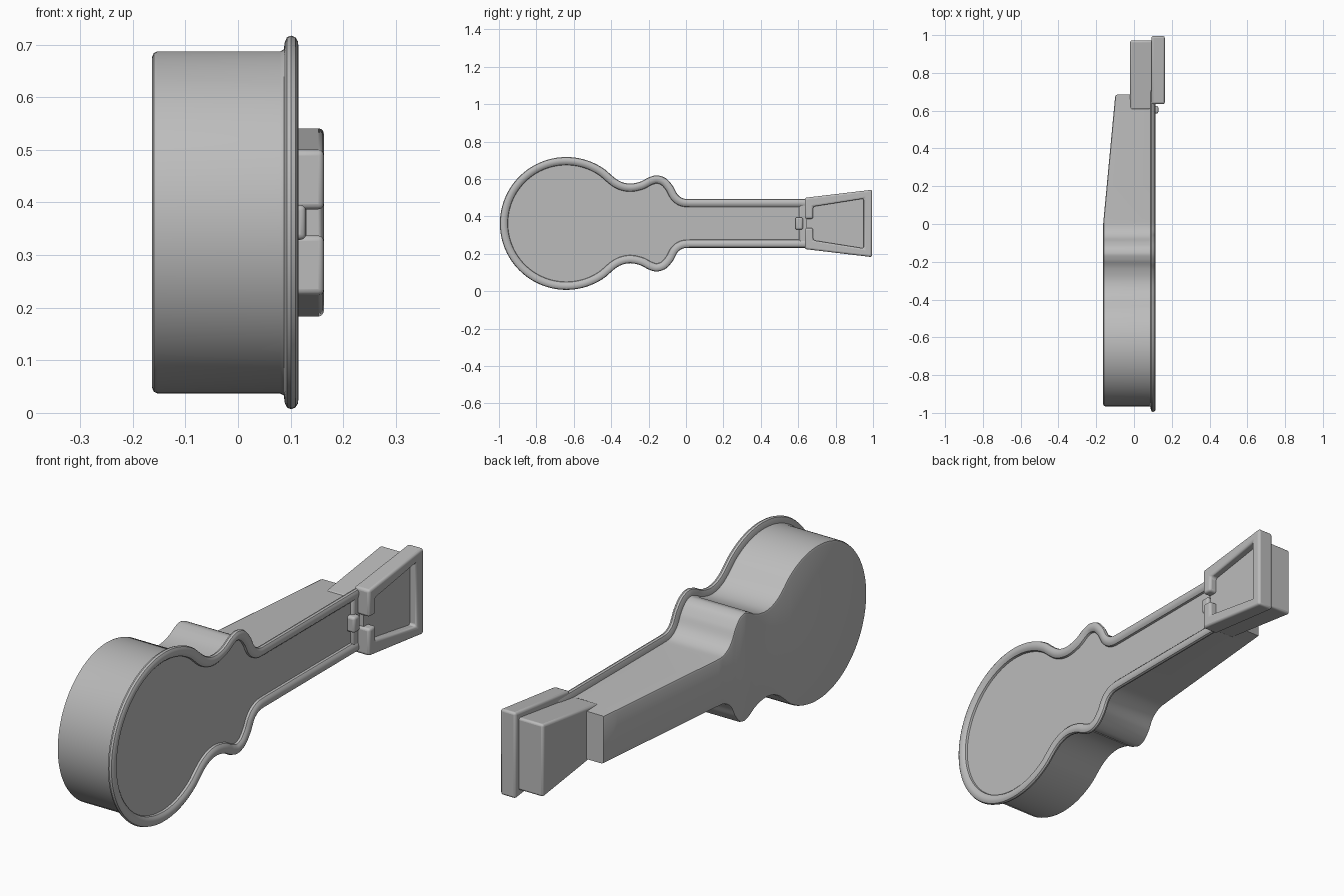
import bpy, bmesh, math
from mathutils import Vector

if "Cube" in bpy.data.objects:
    bpy.data.objects.remove(bpy.data.objects["Cube"])

ZC = 0.362          # height of the symmetry line
FACE = 0.096        # level of the recessed front panel

grey = bpy.data.materials.new("plain_grey")
grey.diffuse_color = (0.5, 0.5, 0.5, 1)
grey.use_nodes = True
grey.node_tree.nodes["Principled BSDF"].inputs["Base Color"].default_value = grey.diffuse_color


def finish(name, bm, bevel=0.0):
    bmesh.ops.recalc_face_normals(bm, faces=bm.faces)
    me = bpy.data.meshes.new(name)
    bm.to_mesh(me)
    bm.free()
    me.materials.append(grey)
    ob = bpy.data.objects.new(name, me)
    bpy.context.collection.objects.link(ob)
    if bevel:
        mod = ob.modifiers.new("soft_edges", 'BEVEL')
        mod.width, mod.segments = bevel, 3
    bpy.ops.object.select_all(action='DESELECT')
    bpy.context.view_layer.objects.active = ob
    ob.select_set(True)
    bpy.ops.object.shade_smooth_by_angle(angle=math.radians(35))
    return ob


def prism(name, pts, x0, x1, bevel=0.0):
    """Extrude a (y, half-height) polygon from x0 to x1."""
    bm = bmesh.new()
    f = bm.faces.new([bm.verts.new((x0, y, ZC + h)) for y, h in pts])
    ext = bmesh.ops.extrude_face_region(bm, geom=[f])
    for v in ext["geom"]:
        if isinstance(v, bmesh.types.BMVert):
            v.co.x = x1
    return finish(name, bm, bevel)


def trapezoid(y0, h0, y1, h1):
    return [(y0, -h0), (y1, -h1), (y1, h1), (y0, h0)]


def smooth_path(pts, n=6):
    """Catmull-Rom curve through the inner points."""
    out = []
    for a, b, c, d in zip(pts, pts[1:], pts[2:], pts[3:]):
        for k in range(n):
            t = k / n
            out.append(0.5 * (2 * b + (c - a) * t + (2 * a - 5 * b + 4 * c - d) * t * t
                              + (3 * b - a - 3 * c + d) * t ** 3))
    return out


# Upper half outline: round lower bout, waist, upper bout, neck
R, CY = 0.355, -0.645
arc = [Vector((CY - R * math.cos(a), R * math.sin(a)))
       for a in (math.radians(126) * i / 42 for i in range(43))]
waist = [Vector(p) for p in [(-0.37, 0.232), (-0.31, 0.213), (-0.25, 0.223), (-0.205, 0.246),
                             (-0.16, 0.257), (-0.112, 0.241), (-0.075, 0.2), (-0.05, 0.155),
                             (-0.02, 0.134), (0.02, 0.13), (0.06, 0.13)]]
half = arc[:-1] + smooth_path(arc[-2:] + waist)
half += [Vector((y, 0.13)) for y in (0.02, 0.2, 0.4, 0.6, 0.71)]
N = len(half)
outline = half + [Vector((p.x, -p.y)) for p in reversed(half[1:])]


def inset(d):
    """Mitred inward offset of the whole outline."""
    res = []
    for i, p in enumerate(outline):
        e0 = (p - outline[i - 1]).normalized()
        e1 = (outline[(i + 1) % len(outline)] - p).normalized()
        n0, n1 = Vector((e0.y, -e0.x)), Vector((e1.y, -e1.x))
        m = (n0 + n1).normalized()
        res.append(p + m * d / max(m.dot(n0), 0.5))
    return res


def back_x(y):
    return -0.163 + 0.064 * max(y, 0) / 0.68


# Case body: shell, flared rim bead and recessed panel lofted as one surface
# rings: (inset, x, measured from the back surface?)
rings = [(0.040, 0.0, True), (0.033, 0.003, True), (0.030, 0.010, True),
         (0.030, 0.080, False), (0.026, 0.087, False), (0.012, 0.089, False),
         (0.003, 0.093, False), (0.0, 0.101, False), (0.003, 0.109, False),
         (0.011, 0.114, False), (0.022, 0.115, False), (0.033, 0.112, False),
         (0.041, 0.105, False), (0.043, FACE, False)]
bm = bmesh.new()
loops = []
for d, x, from_back in rings:
    loops.append([bm.verts.new((x + (back_x(p.x) if from_back else 0), p.x, ZC + p.y))
                  for p in inset(d)])
M = len(outline)
for a, b in zip(loops, loops[1:]):
    for i in range(M):
        j = (i + 1) % M
        bm.faces.new((a[i], a[j], b[j], b[i]))
for lp in (loops[0], loops[-1]):            # strip caps, upper half to lower half
    bm.faces.new((lp[0], lp[1], lp[M - 1]))
    for i in range(1, N - 1):
        bm.faces.new((lp[i], lp[i + 1], lp[M - i - 1], lp[M - i]))
finish("case_body", bm)

# Headstock: rear block, recessed floor and open frame
prism("headstock_back", trapezoid(0.6, 0.102, 0.967, 0.152), -0.02, 0.11, 0.01)
prism("headstock_floor", trapezoid(0.64, 0.125, 0.98, 0.165), 0.094, 0.13)
G = 0.025
frame = [(0.63, G), (0.63, 0.137), (0.99, 0.18)]
inner = [(0.945, 0.133), (0.675, 0.09), (0.675, G)]
upper = frame + [(y, -h) for y, h in reversed(frame)]
lower = [(y, -h) for y, h in reversed(inner)] + inner
prism("headstock_frame", upper + lower, 0.092, 0.163, 0.01)

# Small latch in front of the headstock gap
prism("latch", trapezoid(0.58, 0.033, 0.62, 0.033), 0.085, 0.129, 0.01)

# Centre the length exactly
for ob in bpy.data.objects:
    ob.location.y = 0.005
